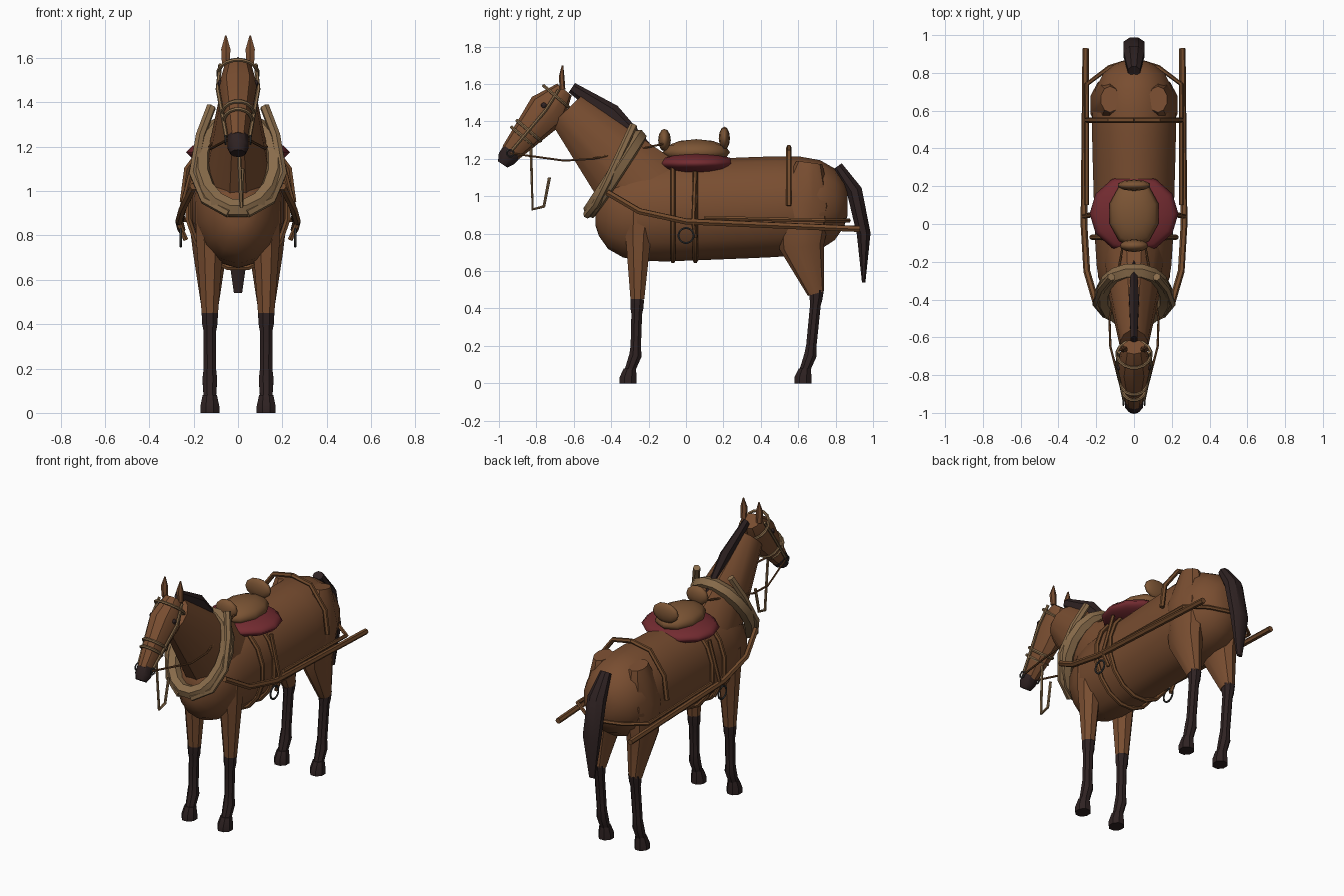
import bpy, bmesh, math
from mathutils import Vector

if "Cube" in bpy.data.objects:
    bpy.data.objects.remove(bpy.data.objects["Cube"])


def material(name, red, green, blue):
    colour = (red, green, blue, 1)
    mat = bpy.data.materials.new(name)
    mat.use_nodes = True
    mat.diffuse_color = colour
    mat.node_tree.nodes["Principled BSDF"].inputs["Base Color"].default_value = colour
    return mat


COAT = material("brown coat", .19, .075, .03)
DARK = material("dark hair", .028, .016, .016)
BEIGE = material("tan padding", .25, .15, .07)
LEATHER = material("brown leather", .17, .07, .025)
SEAT = material("saddle leather", .2, .09, .035)
RED = material("red cloth", .17, .024, .03)
METAL = material("grey metal", .05, .05, .05)
SIDES = (("left", 1), ("right", -1))
ACROSS, ALONG, UP = Vector((1, 0, 0)), Vector((0, 1, 0)), Vector((0, 0, 1))


def finish(ob, mat):
    ob.data.materials.append(mat)
    bpy.ops.object.select_all(action="DESELECT")
    ob.select_set(True)
    bpy.context.view_layer.objects.active = ob
    if ob.type == "CURVE":
        bpy.ops.object.convert(target="MESH")
    bpy.ops.object.shade_smooth_by_angle(angle=math.radians(35))


def circle_angles(count):
    return [math.tau * (k + .5) / count for k in range(count)]


def loft(name, sections, mat, sides=10, x=0, axis=None):
    """Skin elliptical sections (y, z, half width, half depth) along a side path."""
    bm = bmesh.new()
    points = [Vector((x, y, z)) for y, z, width, depth in sections]
    rings = []
    for i, (y, z, width, depth) in enumerate(sections):
        before, after = points[max(i - 1, 0)], points[min(i + 1, len(points) - 1)]
        normal = ACROSS.cross(axis or (after - before).normalized())
        rings.append([bm.verts.new(points[i] + ACROSS * width * math.cos(a) + normal * depth * math.sin(a))
                      for a in circle_angles(sides)])
    for lower, upper in zip(rings, rings[1:]):
        for k in range(sides):
            following = (k + 1) % sides
            bm.faces.new((lower[k], lower[following], upper[following], upper[k]))
    bm.faces.new(rings[0])
    bm.faces.new(rings[-1])
    bmesh.ops.recalc_face_normals(bm, faces=bm.faces)
    mesh = bpy.data.meshes.new(name)
    bm.to_mesh(mesh)
    bm.free()
    ob = bpy.data.objects.new(name, mesh)
    bpy.context.collection.objects.link(ob)
    finish(ob, mat)


def tube(name, points, radius, mat, side=1, closed=False):
    """Round strap or pole through points; side mirrors it across the middle."""
    curve = bpy.data.curves.new(name, "CURVE")
    curve.dimensions = "3D"
    curve.bevel_depth = radius
    curve.bevel_resolution = 1
    curve.use_fill_caps = True
    spline = curve.splines.new("POLY")
    spline.points.add(len(points) - 1)
    for point, (x, y, z) in zip(spline.points, points):
        point.co = (x * side, y, z, 1)
    spline.use_cyclic_u = closed
    ob = bpy.data.objects.new(name, curve)
    bpy.context.collection.objects.link(ob)
    finish(ob, mat)


def hoop(name, center, u, v, radius, mat, count=16):
    """Closed elliptical band spanned by two half axes."""
    points = [Vector(center) + u * math.cos(a) + v * math.sin(a) for a in circle_angles(count)]
    tube(name, points, radius, mat, closed=True)


def ball(name, center, size, mat, segments=10):
    bpy.ops.mesh.primitive_uv_sphere_add(segments=segments, ring_count=6, location=center)
    ob = bpy.context.object
    ob.name = name
    ob.scale = size
    finish(ob, mat)


# Barrel body: full in the middle, rounding off at chest and rump
barrel = []
steps = 14
for i in range(steps + 1):
    u = -math.cos(math.pi * i / steps) * .99
    swell = math.sqrt(1 - abs(u) ** 6)
    y = .19 + .68 * u
    barrel.append((y, .925 + .04 * y, (.22 + .02 * u) * swell, .27 * swell))
loft("body", barrel, COAT, sides=14, axis=ALONG)

# Neck, head, mane and tail
loft("neck", [(-.2, 1, .17, .25), (-.64, 1.46, .075, .11)], COAT, sides=12)
loft("head", [(-.65, 1.57, .06, .05), (-.74, 1.46, .09, .11), (-.94, 1.23, .045, .055)], COAT)
loft("muzzle", [(-.93, 1.24, .05, .055), (-.96, 1.2, .05, .05), (-.98, 1.17, .035, .03)], DARK)
loft("mane", [(-.61, 1.58, .02, .03), (-.4, 1.44, .03, .055), (-.2, 1.26, .015, .02)], DARK, sides=6)
loft("tail", [(.81, 1.16, .035, .03), (.9, 1.03, .06, .045), (.95, .8, .06, .04), (.95, .54, .02, .01)],
     DARK, sides=8)


def lower_leg(name, x, ankle, lean, knee):
    """Dark shin with knee, fetlock and pastern, ending in a hoof."""
    profile = [(knee, .04), (knee - .05, .037), (knee - .08, .031), (.2, .03), (.15, .036)]
    shin = [(ankle + lean * (z - .15), z, r, r) for z, r in profile]
    toe = ankle - .04
    loft(name + "_shin", shin + [(toe + .01, .07, .03, .03)], DARK, 8, x)
    loft(name + "_hoof", [(toe, 0, .046, .05), (toe, .03, .046, .05), (toe + .01, .08, .035, .035)],
         DARK, 8, x, UP)


# Legs, ears and eyes
for side, s in SIDES:
    hip = s * .127
    loft("foreleg_" + side, [(-.24, .95, .07, .1), (-.255, .8, .068, .075), (-.26, .45, .04, .04)],
         COAT, 8, hip)
    loft("haunch_" + side, [(.66, 1.18, .05, .07), (.63, .96, .11, .15), (.62, .73, .08, .12),
                            (.695, .48, .04, .045)], COAT, 10, hip)
    lower_leg("front_" + side, hip, -.27, .03, .45)
    lower_leg("hind_" + side, hip, .665, .1, .5)
    loft("ear_" + side, [(-.66, 1.57, .02, .015), (-.665, 1.64, .024, .015), (-.66, 1.7, .004, .004)],
         COAT, 6, s * .055)
    ball("eye_" + side, (s * .08, -.76, 1.485), (.012, .016, .016), DARK, segments=8)

# Padded collar with wooden hames
hoop("collar", (0, -.38, 1.12), ACROSS * .17, ALONG * .13 + UP * .2, .043, BEIGE)
for side, s in SIDES:
    tube("hame_" + side, [(.12, -.28, 1.38), (.17, -.34, 1.25), (.2, -.42, 1.08), (.15, -.48, .96),
                          (.04, -.53, .9)], .022, BEIGE, s)

# Saddle
ball("saddle_cloth", (0, .055, 1.175), (.235, .21, .06), RED, segments=12)
ball("saddle_seat", (0, .055, 1.235), (.135, .18, .07), SEAT)
ball("pommel", (0, -.115, 1.3), (.075, .034, .06), SEAT)
ball("cantle", (0, .205, 1.31), (.09, .03, .062), SEAT)

# Straps around the barrel
for name, y in (("front_girth", -.07), ("rear_girth", .05)):
    hoop(name, (0, y, .925), ACROSS * .228, UP * .275, .014, LEATHER)

# Shafts, rings, breeching, reins and bridle cheeks
for side, s in SIDES:
    tube("back_strap_" + side, [(0, .55, 1.26), (.13, .55, 1.235), (.23, .55, 1.1), (.25, .55, .95)],
         .015, LEATHER, s)
    tube("shaft_" + side, [(.2, -.42, 1.02), (.25, -.25, .92), (.265, 0, .865), (.255, .93, .825)],
         .018, LEATHER, s)
    tube("shaft_loop_" + side, [(.2, .05, 1.13), (.27, .04, .86), (.235, .05, .78)], .012, LEATHER, s)
    tube("breeching_" + side, [(.25, .1, .885), (.25, .74, .87), (.13, .83, .87), (0, .87, .87)],
         .012, LEATHER, s)
    hoop("shaft_ring_" + side, (s * .258, 0, .79), ALONG * .04, UP * .04, .006, METAL)
    tube("rein_" + side, [(.05, -.94, 1.23), (.125, -.65, 1.19), (.13, -.5, 1.2), (.06, -.12, 1.28)],
         .006, LEATHER, s)
    tube("cheek_strap_" + side, [(.08, -.68, 1.57), (.092, -.75, 1.46), (.053, -.93, 1.245)],
         .009, BEIGE, s)
    hoop("bit_ring_" + side, (s * .056, -.94, 1.23), ALONG * .02, UP * .02, .005, METAL, count=8)

# Bridle bands square to the face, and the hanging lead
face = UP * .65 - ALONG * .76
for name, y, z, width, depth in (("noseband", -.875, 1.32, .062, .077), ("chin_band", -.84, 1.35, .07, .085),
                                 ("brow_band", -.69, 1.53, .09, .095)):
    hoop(name, (0, y, z), ACROSS * width, face * depth, .009, BEIGE)
tube("lead", [(0, -.83, 1.28), (.015, -.82, .93), (.015, -.76, .945), (.02, -.73, 1.1)], .009, BEIGE)
